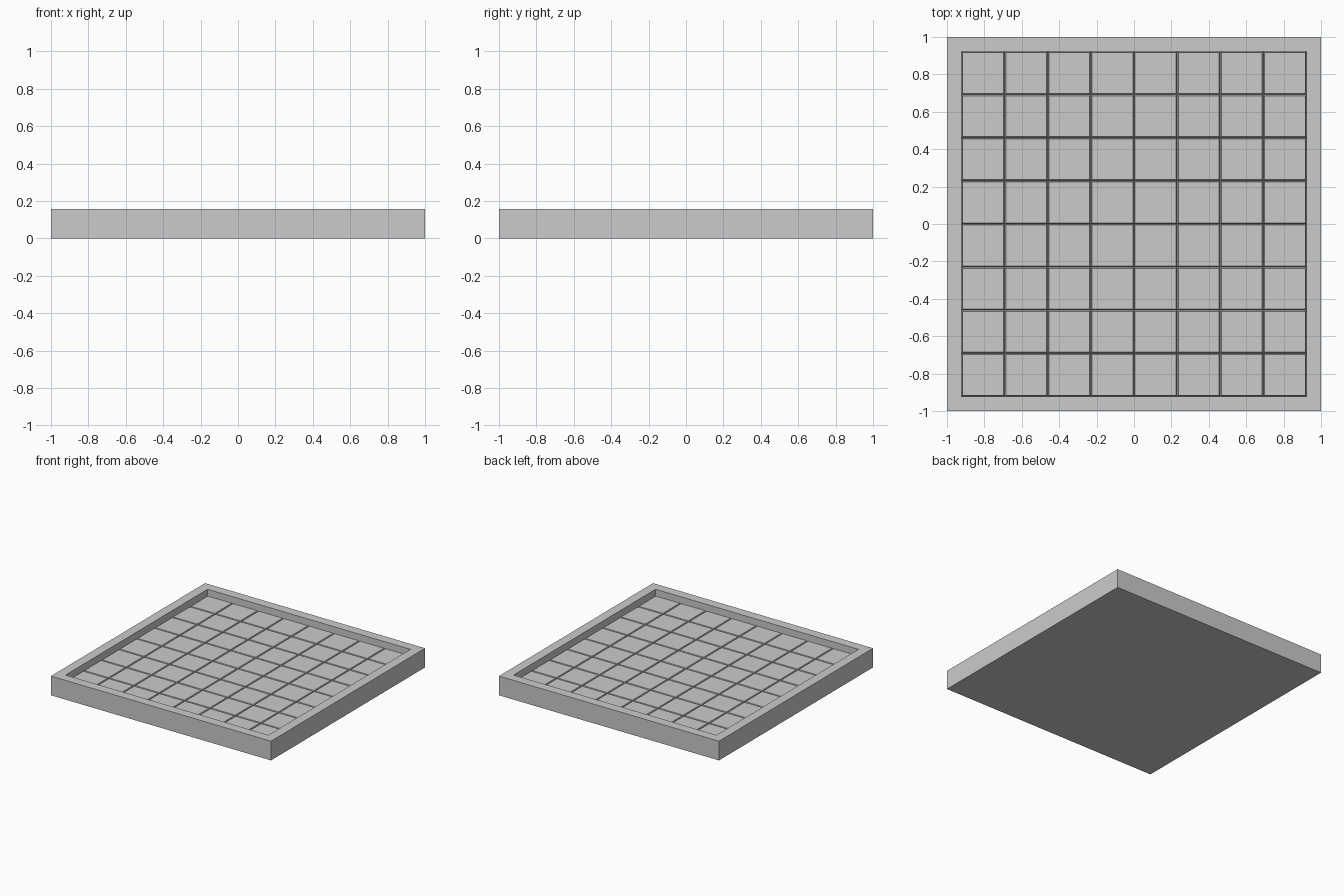
import bpy, bmesh

# Remove the default cube
if "Cube" in bpy.data.objects:
    bpy.data.objects.remove(bpy.data.objects["Cube"], do_unlink=True)

HEIGHT = 0.158      # outer frame height
FLOOR = 0.105       # top of the tiles
INNER = 0.922       # half width of the tiled area
CELLS = 8
GROOVE = 0.009      # half width of a groove
DEPTH = 0.02        # depth of a groove

# Single grey material
grey = bpy.data.materials.new("stone grey")
grey.use_nodes = True
colour = (0.6, 0.6, 0.6, 1)
grey.diffuse_color = colour
grey.node_tree.nodes["Principled BSDF"].inputs["Base Color"].default_value = colour


def square(bm, half, z):
    return [bm.verts.new((x * half, y * half, z))
            for x, y in ((-1, -1), (1, -1), (1, 1), (-1, 1))]


def bridge(bm, a, b):
    for i in range(4):
        j = (i + 1) % 4
        bm.faces.new((a[i], a[j], b[j], b[i]))


def finish(bm, name):
    bmesh.ops.recalc_face_normals(bm, faces=bm.faces)
    mesh = bpy.data.meshes.new(name)
    bm.to_mesh(mesh)
    bm.free()
    mesh.materials.append(grey)
    obj = bpy.data.objects.new(name, mesh)
    bpy.context.collection.objects.link(obj)


# Tray: closed base, outer walls, flat rim, inner walls and floor
bm = bmesh.new()
rings = [square(bm, 1, 0), square(bm, 1, HEIGHT),
         square(bm, INNER, HEIGHT), square(bm, INNER, FLOOR - DEPTH)]
bm.faces.new(rings[0])
for lower, upper in zip(rings, rings[1:]):
    bridge(bm, lower, upper)
bm.faces.new(rings[-1])
finish(bm, "tray")

# Tiles: a grid whose cells are inset and raised, leaving V-shaped grooves
bm = bmesh.new()
bmesh.ops.create_grid(bm, x_segments=CELLS, y_segments=CELLS, size=INNER)
bmesh.ops.translate(bm, verts=bm.verts, vec=(0, 0, FLOOR - DEPTH + 0.001))
bmesh.ops.inset_individual(bm, faces=bm.faces[:], thickness=GROOVE, depth=DEPTH)
finish(bm, "tiles")
